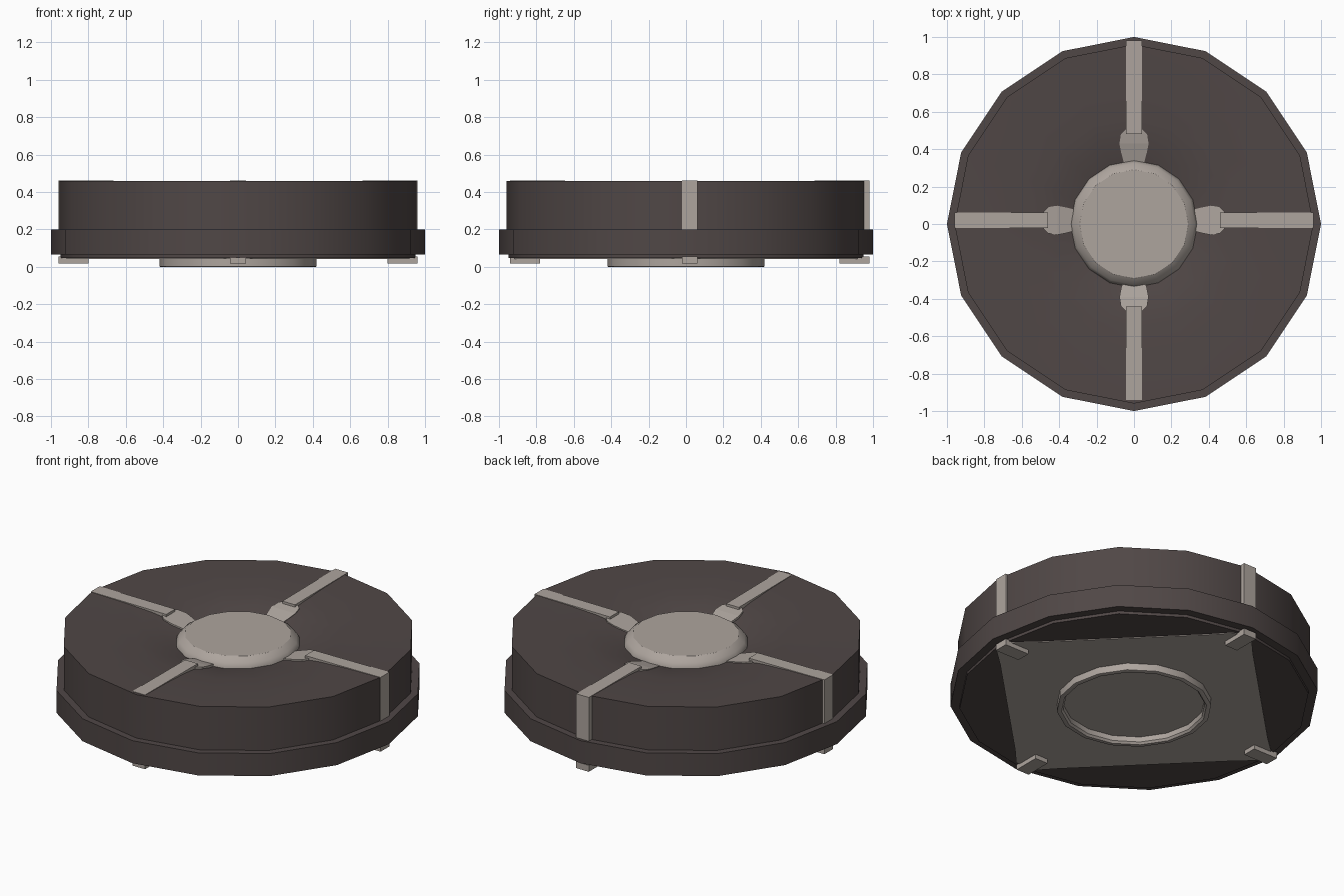
import bpy, bmesh, math
from mathutils import Matrix, Vector

if "Cube" in bpy.data.objects:
    bpy.data.objects.remove(bpy.data.objects["Cube"])

N = 16


def mat(name, c):
    m = bpy.data.materials.new(name)
    m.diffuse_color = (*c, 1)
    m.use_nodes = True
    m.node_tree.nodes["Principled BSDF"].inputs["Base Color"].default_value = m.diffuse_color
    return m


DARK = mat("dark brown metal", (0.080, 0.063, 0.061))
LIGHT = mat("light warm grey", (0.420, 0.374, 0.340))


def finish(name, bm, material, smooth=True):
    bmesh.ops.recalc_face_normals(bm, faces=bm.faces)
    me = bpy.data.meshes.new(name)
    bm.to_mesh(me)
    bm.free()
    ob = bpy.data.objects.new(name, me)
    bpy.context.collection.objects.link(ob)
    me.materials.append(material)
    if smooth:
        bpy.ops.object.select_all(action='DESELECT')
        ob.select_set(True)
        bpy.context.view_layer.objects.active = ob
        bpy.ops.object.shade_smooth_by_angle(angle=math.radians(32))
    return ob


def lathe(name, profile, material, closed=False):
    """Sixteen-sided turned part; open profiles are capped at both ends."""
    bm = bmesh.new()
    rings = [[bm.verts.new((r * math.cos(2 * math.pi * i / N),
                            r * math.sin(2 * math.pi * i / N), z))
              for i in range(N)] for r, z in profile]
    pairs = list(zip(rings, rings[1:]))
    if closed:
        pairs.append((rings[-1], rings[0]))
    else:
        bm.faces.new(rings[0])
        bm.faces.new(rings[-1])
    for a, b in pairs:
        for i in range(N):
            j = (i + 1) % N
            bm.faces.new((a[i], a[j], b[j], b[i]))
    return finish(name, bm, material)


def loft(name, sections, material, turn):
    """Strip along +x from (x, half width, bottom, top), turned about z."""
    bm = bmesh.new()
    rings = [[bm.verts.new((x, s * w, z)) for s, z in
              ((-1, lo), (1, lo), (1, hi), (-1, hi))]
             for x, w, lo, hi in sections]
    bm.faces.new(rings[0])
    bm.faces.new(rings[-1])
    for a, b in zip(rings, rings[1:]):
        for i in range(4):
            j = (i + 1) % 4
            bm.faces.new((a[i], a[j], b[j], b[i]))
    m = Matrix.Translation((0, 0.02, 0)) @ Matrix.Rotation(turn, 4, 'Z')
    bmesh.ops.transform(bm, matrix=m, verts=bm.verts)
    return finish(name, bm, material, smooth=False)


# Casing with flange below and dished top
lathe("casing", [(0.95, 0.048), (0.95, 0.065), (1.0, 0.065), (1.0, 0.20),
                 (0.96, 0.20), (0.96, 0.46), (0.75, 0.456), (0.56, 0.447),
                 (0.44, 0.432), (0.34, 0.405), (0.30, 0.395)], DARK)

# Centre pressure button
lathe("centre_button", [(0.34, 0.38), (0.34, 0.408), (0.325, 0.435),
                        (0.29, 0.459)], LIGHT)

# Ring under the base
lathe("base_ring", [(0.42, 0.05), (0.42, 0.002), (0.415, 0.0),
                    (0.395, 0.0), (0.385, 0.012), (0.385, 0.05)],
      LIGHT, closed=True)

# Diamond plate with blunt corners under the base
bm = bmesh.new()
low, high = [], []
for k in range(4):
    for a, r in ((-11, 0.83), (-4, 0.92), (4, 0.92), (11, 0.83)):
        t = math.radians(90 * k + a)
        low.append(bm.verts.new((r * math.cos(t), r * math.sin(t), 0.043)))
        high.append(bm.verts.new((r * math.cos(t), r * math.sin(t), 0.05)))
bm.faces.new(low)
bm.faces.new(high)
for i in range(16):
    j = (i + 1) % 16
    bm.faces.new((low[i], low[j], high[j], high[i]))
finish("base_plate", bm, LIGHT, smooth=False)

# Four straps: top strip, flared inner end, side bar and foot
for k, side in enumerate(("right", "back", "left", "front")):
    turn = k * math.pi / 2
    end = 0.96 
    loft(side + "_strap", [(0.46, 0.042, 0.42, 0.459),
                           (end, 0.042, 0.42, 0.462)], LIGHT, turn)
    loft(side + "_strap_flare", [(0.31, 0.055, 0.38, 0.408),
                                 (0.36, 0.068, 0.39, 0.422),
                                 (0.41, 0.078, 0.40, 0.436),
                                 (0.46, 0.070, 0.41, 0.445),
                                 (0.485, 0.045, 0.41, 0.449)], LIGHT, turn)
    loft(side + "_strap_side", [(0.90, 0.042, 0.19, 0.461),
                                (end, 0.042, 0.19, 0.461)], LIGHT, turn)
    loft(side + "_foot", [(0.80, 0.042, 0.017, 0.055),
                          (end, 0.042, 0.017, 0.055)], LIGHT, turn)
